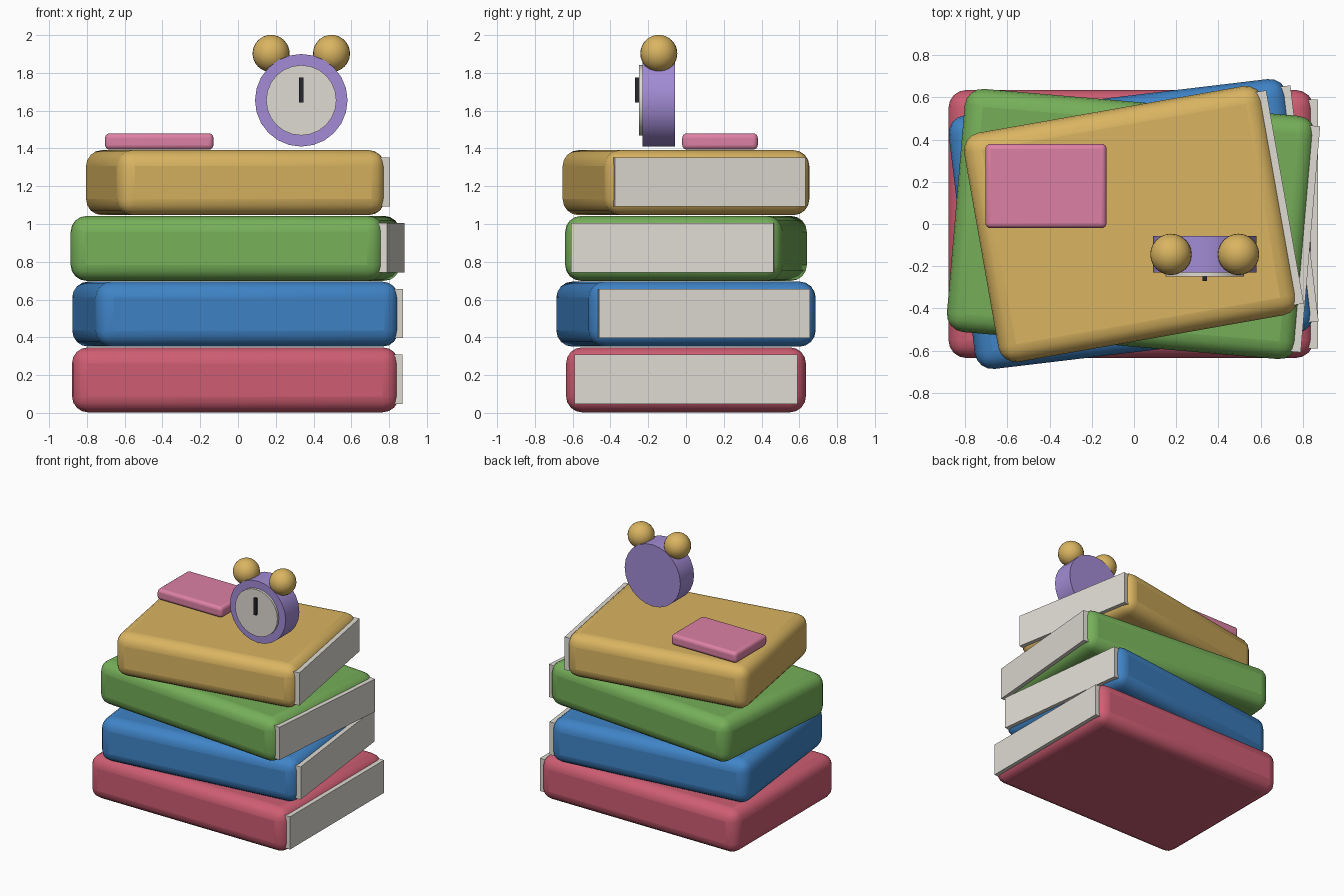
import bpy
from math import radians, pi

if "Cube" in bpy.data.objects:
    bpy.data.objects.remove(bpy.data.objects["Cube"])


def material(name, r, g, b):
    m = bpy.data.materials.new(name)
    m.diffuse_color = (r, g, b, 1)
    m.use_nodes = True
    m.node_tree.nodes["Principled BSDF"].inputs["Base Color"].default_value = m.diffuse_color
    return m


RED = material("red", 0.62, 0.11, 0.17)
BLUE = material("blue", 0.05, 0.23, 0.57)
GREEN = material("green", 0.18, 0.43, 0.10)
GOLD = material("gold", 0.70, 0.46, 0.12)
PINK = material("pink", 0.72, 0.22, 0.37)
PURPLE = material("purple", 0.36, 0.26, 0.66)
PAPER = material("paper", 0.74, 0.71, 0.65)
DARK = material("dark", 0.02, 0.02, 0.03)


def finish(name, mat, smooth=True):
    ob = bpy.context.object
    ob.name = name
    ob.data.materials.append(mat)
    if smooth:
        bpy.ops.object.shade_smooth_by_angle(angle=radians(35))
    return ob


def box(name, center, size, mat, bevel=0.0, parent=None):
    bpy.ops.mesh.primitive_cube_add(size=1, location=center)
    ob = bpy.context.object
    ob.scale = size
    bpy.ops.object.transform_apply(location=False, rotation=False, scale=True)
    finish(name, mat, bevel > 0)
    if bevel:
        mod = ob.modifiers.new("rounding", 'BEVEL')
        mod.width = bevel
        mod.segments = 4
    ob.parent = parent
    return ob


def disc(name, center, radius, depth, mat):
    bpy.ops.mesh.primitive_cylinder_add(vertices=24, radius=radius, depth=depth,
                                        location=center, rotation=(pi / 2, 0, 0))
    return finish(name, mat)


# Stack of twisted books: rounded cover with a page slab on the right edge
STEP, HEIGHT = 0.348, 0.344
books = [
    ("red", RED, 1.73, 1.27, 0.0),
    ("blue", BLUE, 1.615, 1.21, 6.8),
    ("green", GREEN, 1.666, 1.156, -4.9),
    ("gold", GOLD, 1.441, 1.102, 10.0),
]
for i, (label, mat, w, d, angle) in enumerate(books):
    z = i * STEP + 0.003 + HEIGHT / 2
    cover = box(f"{label}_book_cover", (-0.014, 0, z), (w, d, HEIGHT), mat, 0.085)
    cover.rotation_euler.z = radians(angle)
    box(f"{label}_book_pages", (w / 2 - 0.005, 0, 0.003), (0.05, d * 0.93, 0.26),
        PAPER, parent=cover)

# Small notepad on the top book
box("notepad", (-0.417, 0.18, 1.437), (0.574, 0.40, 0.086), PINK, 0.025)

# Alarm clock
CX, CY, CZ = 0.335, -0.144, 1.655
disc("clock_body", (CX, CY, CZ), 0.245, 0.172, PURPLE)
disc("clock_face", (CX, -0.233, CZ), 0.186, 0.032, PAPER)
box("clock_hand", (CX, -0.259, 1.71), (0.022, 0.02, 0.132), DARK)
for side, label in ((-1, "left"), (1, "right")):
    bpy.ops.mesh.primitive_uv_sphere_add(segments=24, ring_count=16, radius=0.098,
                                         location=(CX + side * 0.16, CY, 1.903))
    finish(f"{label}_bell", GOLD)
